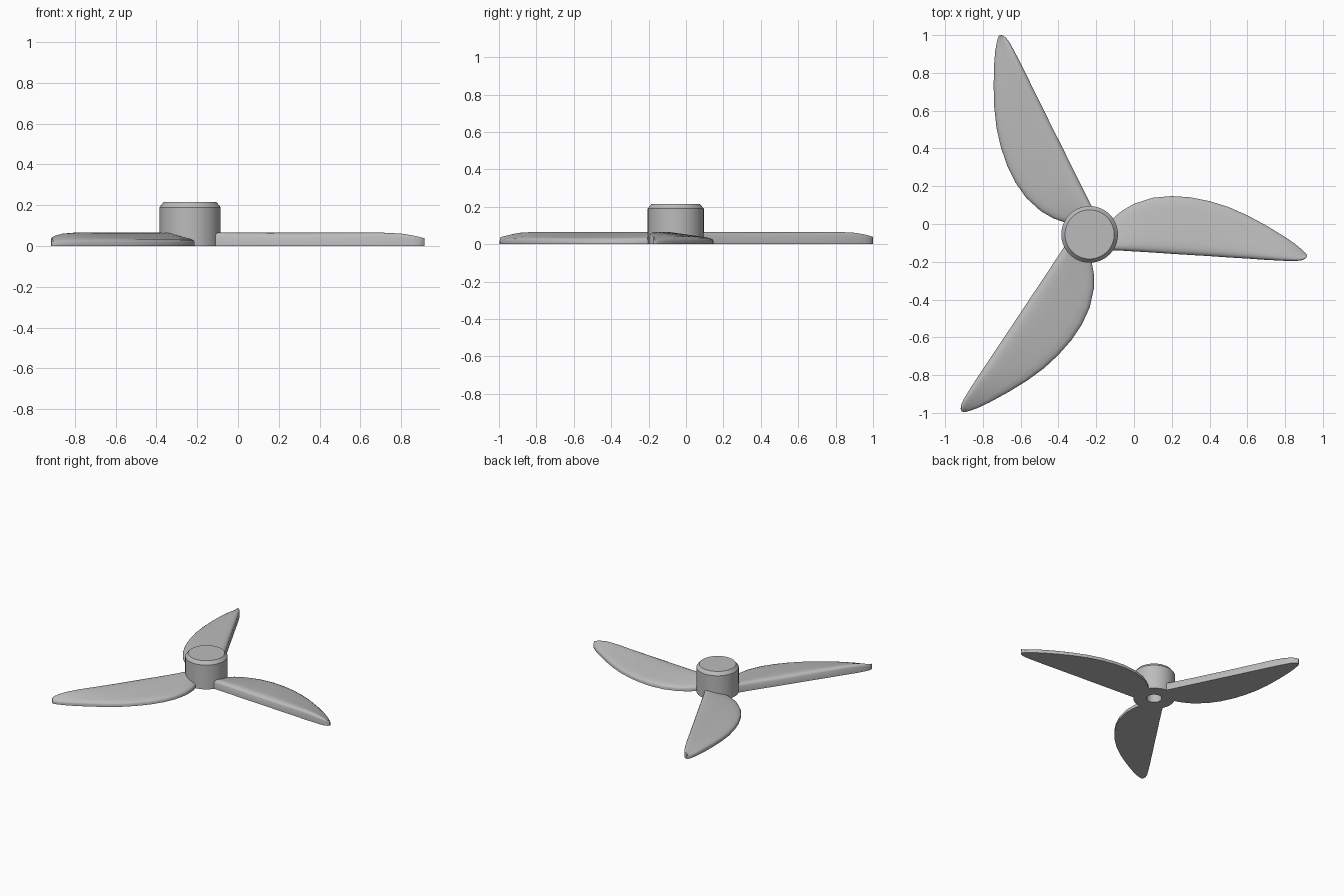
import bpy, bmesh, math
from mathutils import Matrix, Vector

cube = bpy.data.objects.get("Cube")
if cube:
    bpy.data.objects.remove(cube, do_unlink=True)

HUB = Vector((-0.235, -0.055, 0))

grey = bpy.data.materials.new("plain grey")
grey.use_nodes = True
COLOUR = (0.5, 0.5, 0.5, 1)
grey.diffuse_color = COLOUR
grey.node_tree.nodes["Principled BSDF"].inputs["Base Color"].default_value = COLOUR


def add_object(name, bm, angle):
    bmesh.ops.recalc_face_normals(bm, faces=bm.faces)
    mesh = bpy.data.meshes.new(name)
    bm.to_mesh(mesh)
    bm.free()
    mesh.materials.append(grey)
    obj = bpy.data.objects.new(name, mesh)
    bpy.context.collection.objects.link(obj)
    bpy.ops.object.select_all(action="DESELECT")
    obj.select_set(True)
    bpy.context.view_layer.objects.active = obj
    bpy.ops.object.shade_smooth_by_angle(angle=math.radians(angle))
    return obj


# Hub: lathed profile with a chamfered cap and a blind shaft hole
bm = bmesh.new()
profile = [(0, 0.215), (0.13, 0.215), (0.15, 0.19), (0.15, 0),
           (0.055, 0), (0.055, 0.15), (0, 0.15)]
verts = [bm.verts.new((r, 0, z)) for r, z in profile]
edges = [bm.edges.new(pair) for pair in zip(verts, verts[1:])]
bmesh.ops.spin(bm, geom=verts + edges, cent=(0, 0, 0), axis=(0, 0, 1),
               angle=math.tau, steps=64, use_duplicate=False)
bmesh.ops.remove_doubles(bm, verts=bm.verts, dist=0.0001)
add_object("hub", bm, 30).location = HUB

# Blade outline: distance from hub axis, straight edge, curved edge
outline = [(0.09, -0.081, 0.05), (0.125, -0.084, 0.086), (0.17, -0.086, 0.124),
           (0.235, -0.09, 0.162), (0.335, -0.096, 0.194), (0.435, -0.103, 0.203),
           (0.535, -0.109, 0.196), (0.635, -0.115, 0.176), (0.735, -0.122, 0.145),
           (0.835, -0.128, 0.101), (0.935, -0.135, 0.047), (1.035, -0.14, -0.014),
           (1.09, -0.141, -0.052), (1.12, -0.138, -0.077), (1.14, -0.13, -0.096),
           (1.15, -0.12, -0.109)]
# Blade section: fraction across, fraction of height (thick edge to thin edge)
section = [(0, 0), (0, 0.72), (0.025, 0.88), (0.07, 0.97), (0.13, 1), (0.22, 0.98),
           (0.4, 0.87), (0.6, 0.74), (0.8, 0.61), (0.92, 0.51), (0.98, 0.4),
           (1, 0.27), (1, 0)]


def crest(u):
    t = max(0, (u - 0.95) / 0.2)
    return 0.066 - 0.028 * t * t


def build_blade(name, turn):
    bm = bmesh.new()
    rings = []
    for u, straight, curved in outline:
        rings.append([bm.verts.new((u, straight + (curved - straight) * a, crest(u) * h))
                      for a, h in section])
    for r0, r1 in zip(rings, rings[1:]):
        for i in range(len(section)):
            j = (i + 1) % len(section)
            bm.faces.new((r0[i], r0[j], r1[j], r1[i]))
    bm.faces.new(rings[0])
    bm.faces.new(rings[-1])
    obj = add_object(name, bm, 40)
    obj.matrix_world = Matrix.Translation(HUB) @ Matrix.Rotation(turn, 4, "Z")


for n, name in enumerate(("left_blade", "back_blade", "front_blade")):
    build_blade(name, n * math.tau / 3)
